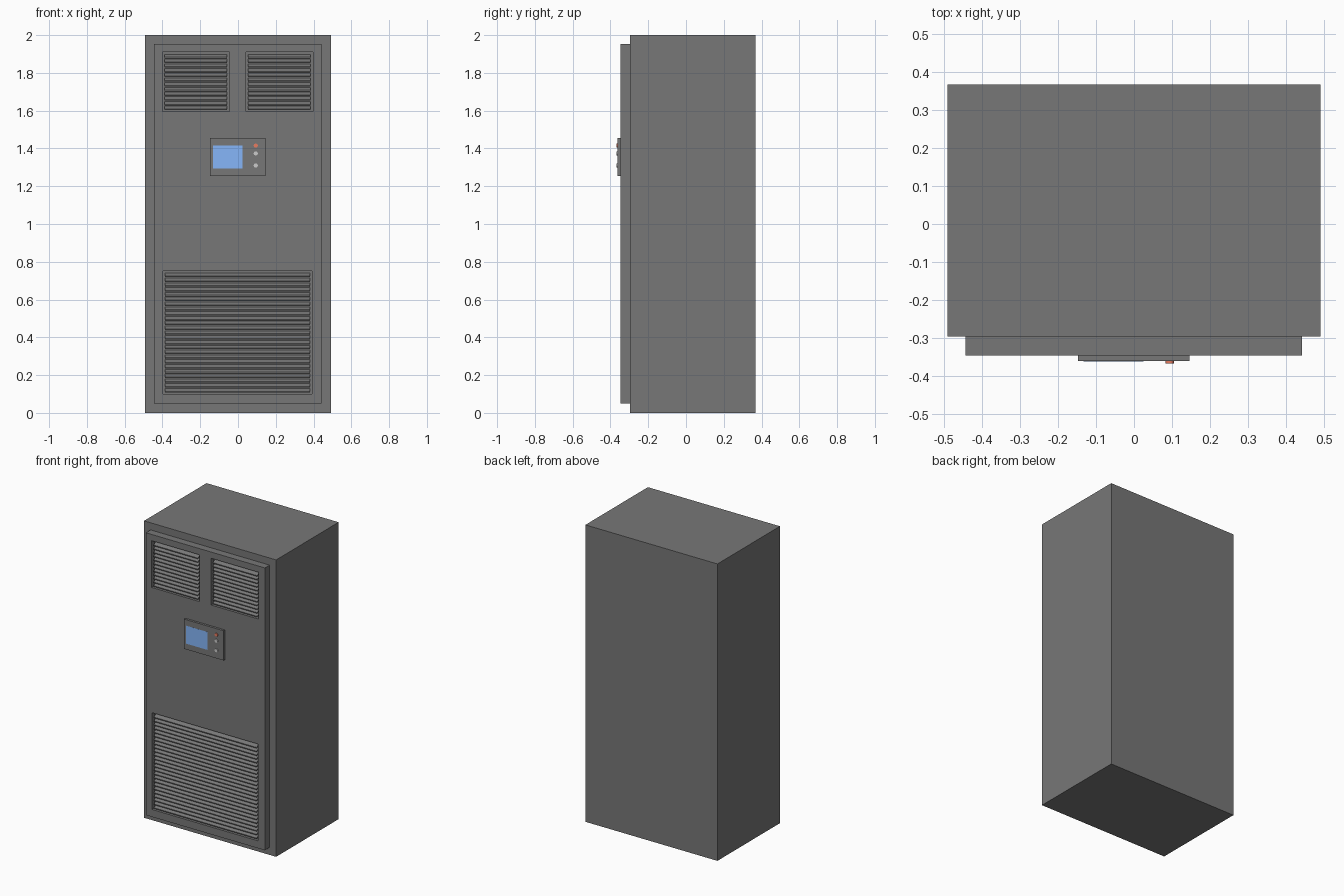
import bpy, bmesh, math
from mathutils import Matrix

if "Cube" in bpy.data.objects:
    bpy.data.objects.remove(bpy.data.objects["Cube"])

DARK = (0.185, 0.185, 0.185)
FRONT = -0.347


def finish(name, bm, color):
    bmesh.ops.recalc_face_normals(bm, faces=bm.faces)
    mesh = bpy.data.meshes.new(name)
    bm.to_mesh(mesh)
    bm.free()
    obj = bpy.data.objects.new(name, mesh)
    bpy.context.collection.objects.link(obj)
    key = "colour_%.2f_%.2f_%.2f" % color
    mat = bpy.data.materials.get(key) or bpy.data.materials.new(key)
    mat.diffuse_color = (*color, 1)
    mat.use_nodes = True
    mat.node_tree.nodes["Principled BSDF"].inputs["Base Color"].default_value = mat.diffuse_color
    mesh.materials.append(mat)
    return obj


def box(name, x0, x1, y0, y1, z0, z1, color=DARK):
    bm = bmesh.new()
    size = Matrix.Diagonal((x1 - x0, y1 - y0, z1 - z0, 1))
    centre = Matrix.Translation(((x0 + x1) / 2, (y0 + y1) / 2, (z0 + z1) / 2))
    bmesh.ops.create_cube(bm, size=1, matrix=centre @ size)
    return finish(name, bm, color)


def louvres(name, x0, x1, z0, z1, count):
    # Sloping slats: a parallelogram profile swept across the opening
    bm = bmesh.new()
    pitch = (z1 - z0) / count
    profile = [(FRONT + 0.003, 0), (FRONT + 0.003, 0.006),
               (FRONT + 0.026, 0.021), (FRONT + 0.026, 0.015)]
    for i in range(count):
        z = z0 + i * pitch
        ends = [[bm.verts.new((x, y, z + dz)) for y, dz in profile] for x in (x0, x1)]
        bm.faces.new(ends[0])
        bm.faces.new(ends[1])
        for a in range(4):
            b = (a + 1) % 4
            bm.faces.new((ends[0][a], ends[0][b], ends[1][b], ends[1][a]))
    return finish(name, bm, DARK)


def button(name, x, z, color):
    bm = bmesh.new()
    place = Matrix.Translation((x, -0.364, z)) @ Matrix.Rotation(math.pi / 2, 4, 'X')
    bmesh.ops.create_cone(bm, cap_ends=True, segments=24, radius1=0.011, radius2=0.011,
                          depth=0.009, matrix=place)
    obj = finish(name, bm, color)
    bpy.ops.object.select_all(action='DESELECT')
    obj.select_set(True)
    bpy.context.view_layer.objects.active = obj
    bpy.ops.object.shade_smooth_by_angle()


# Cabinet and raised door
box("cabinet", -0.492, 0.492, -0.297, 0.368, 0, 2)
door = box("door", -0.444, 0.443, FRONT, -0.297, 0.05, 1.952)

# Recessed vents with slats
vents = {"upper_left": (-0.40, -0.045, 1.595, 1.91, 12),
         "upper_right": (0.042, 0.397, 1.595, 1.91, 12),
         "lower": (-0.398, 0.392, 0.10, 0.752, 25)}
for name, (x0, x1, z0, z1, count) in vents.items():
    cutter = box(name + "_vent_cutter", x0, x1, FRONT - 0.02, FRONT + 0.028, z0, z1)
    cutter.hide_render = True
    cutter.hide_viewport = True
    cut = door.modifiers.new(name + "_vent", 'BOOLEAN')
    cut.operation = 'DIFFERENCE'
    cut.solver = 'EXACT'
    cut.object = cutter
    louvres(name + "_vent_slats", x0 + 0.012, x1 - 0.012, z0 + 0.008, z1 - 0.008, count)

# Control panel with screen and buttons
box("control_panel", -0.148, 0.146, -0.362, FRONT, 1.255, 1.455)
box("screen", -0.133, 0.025, -0.3625, -0.361, 1.294, 1.415, (0.24, 0.47, 0.95))
button("red_button", 0.094, 1.415, (0.8, 0.2, 0.12))
button("upper_button", 0.094, 1.374, (0.6, 0.6, 0.6))
button("lower_button", 0.094, 1.310, (0.6, 0.6, 0.6))
